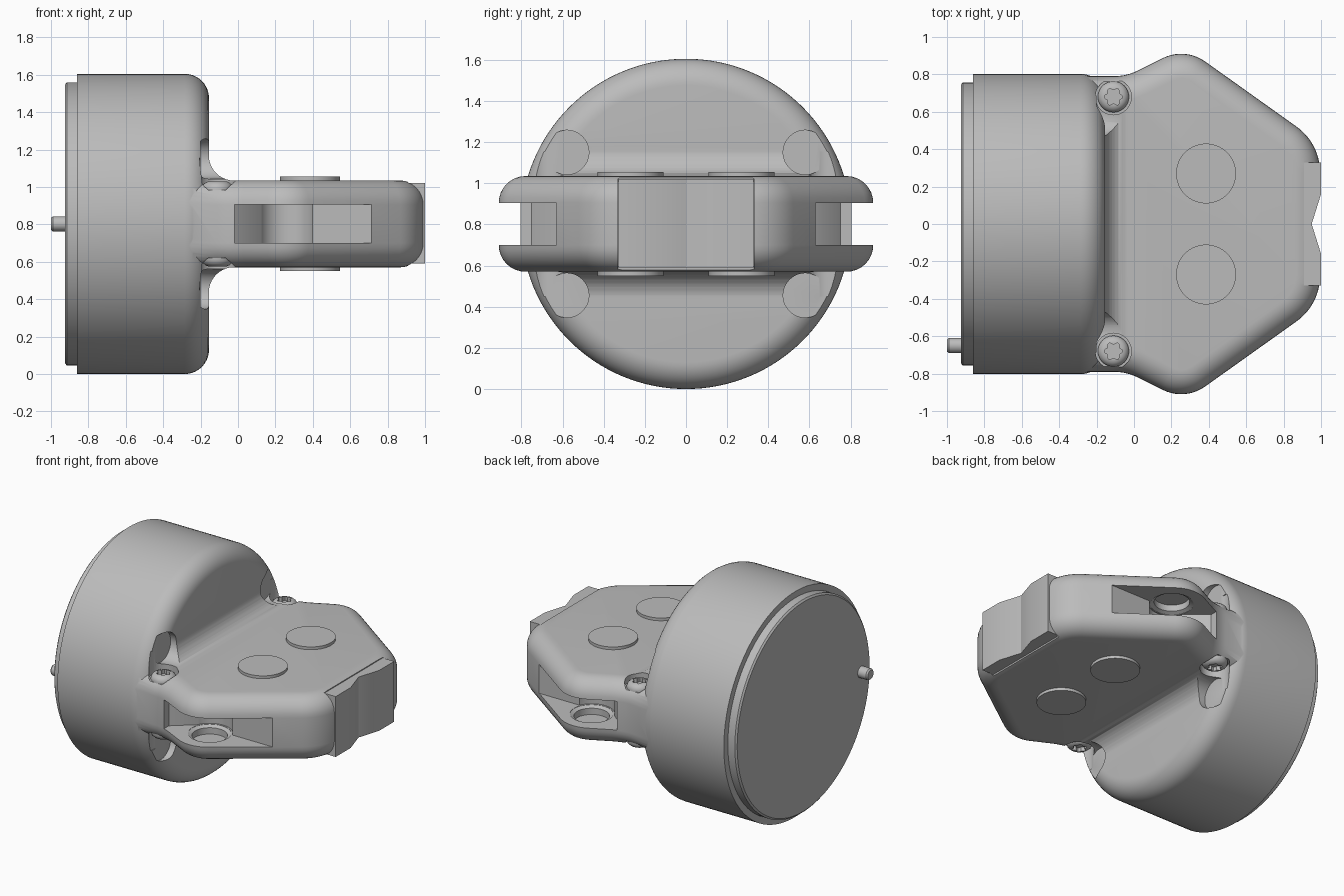
import bpy, bmesh, math
from mathutils import Matrix, Vector

cube = bpy.data.objects.get("Cube")
if cube:
    bpy.data.objects.remove(cube)

MID = 0.8025          # height of the symmetry plane
grey = bpy.data.materials.new("plain grey")
grey.use_nodes = True
GREY = (0.5, 0.5, 0.5, 1)
grey.diffuse_color = GREY
grey.node_tree.nodes["Principled BSDF"].inputs["Base Color"].default_value = GREY


def finish(name, bm, matrix=Matrix()):
    bmesh.ops.transform(bm, matrix=matrix, verts=bm.verts)
    bmesh.ops.recalc_face_normals(bm, faces=bm.faces)
    mesh = bpy.data.meshes.new(name)
    bm.to_mesh(mesh)
    bm.free()
    mesh.materials.append(grey)
    ob = bpy.data.objects.new(name, mesh)
    bpy.context.collection.objects.link(ob)
    return ob


def lathe(name, profile, matrix=Matrix(), sides=48):
    """Revolve (height, radius) pairs about z and cap both ends."""
    bm = bmesh.new()
    rings = []
    for h, r in profile:
        rings.append([bm.verts.new((r * math.cos(a), r * math.sin(a), h))
                      for a in (math.tau * i / sides for i in range(sides))])
    for a, b in zip(rings, rings[1:]):
        for i in range(sides):
            j = (i + 1) % sides
            bm.faces.new((a[i], a[j], b[j], b[i]))
    bm.faces.new(rings[0])
    bm.faces.new(rings[-1])
    return finish(name, bm, matrix)


def prism(name, outline, low, high, matrix=Matrix(), bevel=0):
    """Extrude an outline along z, rounding the rims when asked."""
    bm = bmesh.new()
    face = bm.faces.new([bm.verts.new((x, y, low)) for x, y in outline])
    top = bmesh.ops.extrude_face_region(bm, geom=[face])["geom"]
    bmesh.ops.translate(bm, vec=(0, 0, high - low),
                        verts=[v for v in top if isinstance(v, bmesh.types.BMVert)])
    if bevel:
        rims = [e for e in bm.edges if abs(e.verts[0].co.z - e.verts[1].co.z) < 1e-5]
        bmesh.ops.bevel(bm, geom=rims, offset=bevel, segments=8, profile=0.5,
                        affect='EDGES', clamp_overlap=False)
    return finish(name, bm, matrix)


def arc(cx, cy, r, start, end, steps):
    return [(cx + r * math.cos(math.radians(start + (end - start) * i / steps)),
             cy + r * math.sin(math.radians(start + (end - start) * i / steps)))
            for i in range(steps + 1)]


def round_corner(prev, corner, after, r, steps=10):
    """Points of a fillet arc at one corner."""
    p, c, n = Vector(prev), Vector(corner), Vector(after)
    u, v = (p - c).normalized(), (n - c).normalized()
    half = u.angle(v) / 2
    centre = c + (u + v).normalized() * r / math.sin(half)
    a, b = c + u * r / math.tan(half) - centre, c + v * r / math.tan(half) - centre
    return [tuple(centre + a.slerp(b, i / steps).normalized() * r) for i in range(steps + 1)]


def combine(target, other, operation):
    mod = target.modifiers.new("combine", 'BOOLEAN')
    mod.operation, mod.solver, mod.object = operation, 'EXACT', other
    bpy.context.view_layer.objects.active = target
    bpy.ops.object.modifier_apply(modifier=mod.name)
    bpy.data.objects.remove(other)


def along_x(y=0, z=MID):
    return Matrix.Translation((0, y, z)) @ Matrix.Rotation(math.pi / 2, 4, 'Y')


def flip(sy=1, sz=1):
    """Mirror across y = 0 and the middle plane."""
    return (Matrix.Translation((0, 0, MID)) @ Matrix.Diagonal((1, sy, sz, 1))
            @ Matrix.Translation((0, 0, -MID)))


# Round drum with a softened front rim
R, FACE, SOFT = 0.8025, -0.155, 0.13
rim = arc(FACE - SOFT, R - SOFT, SOFT, 90, 0, 10)
body = lathe("housing", [(-0.86, R)] + rim, along_x(), 128)

# Tapered tongue
corners = [(-0.5, 0.79), (-0.04, 0.79), (0.272, 0.946), (0.995, 0.431), (0.995, 0)]
half = [corners[0]]
for i, r in ((1, 0.3), (2, 0.22), (3, 0.3)):
    half += round_corner(*corners[i - 1:i + 2], r)
tongue = prism("tongue", half + [(x, -y) for x, y in reversed(half)], 0.57, 1.035, bevel=0.13)
combine(body, tongue, 'UNION')

# Concave blends between the drum face and the tongue
blend = [(-0.25, 1.0), (-0.25, 1.17)] + arc(-0.021, 1.169, 0.135, 180, 270, 10) + [(-0.021, 1.0)]
stand = Matrix.Rotation(math.pi / 2, 4, 'X')
for sz in (1, -1):
    combine(body, prism("blend", blend, -0.64, 0.64, flip(1, sz) @ stand), 'UNION')

# Recess for the end pad
combine(body, prism("pad_recess", [(0.91, -0.33), (1.2, -0.33), (1.2, 0.33), (0.91, 0.33)],
                    0.3, 1.3), 'DIFFERENCE')

# Side slots, each with a round pocket and a bushing bore above and below
slot = ([(-0.02, 1.2), (-0.02, 0.75)] + arc(0.26, 0.69, 0.15, 203.6, 336.4, 20)
        + [(0.715, 0.63), (0.715, 1.2)])
bore = [(0.64, 0.115), (0.685, 0.115), (0.698, 0.14), (0.907, 0.14), (0.92, 0.115), (0.965, 0.115)]
for sy in (1, -1):
    combine(body, prism("slot", slot, 0.70, 0.905, flip(sy)), 'DIFFERENCE')
    combine(body, lathe("bore", bore, Matrix.Translation((0.26, 0.69 * sy, 0))), 'DIFFERENCE')

# Screw pockets and screws
star = [(r * math.cos(a), r * math.sin(a)) for a, r in
        ((math.tau * i / 48, 0.042 + 0.007 * math.cos(math.tau * i / 8)) for i in range(48))]
head = [(0.96, 0.083), (0.995, 0.083), (1.012, 0.077), (1.024, 0.063), (1.03, 0.048)]
for sy, side in ((1, "left"), (-1, "right")):
    for sz, level in ((1, "upper"), (-1, "lower")):
        place = flip(sy, sz) @ Matrix.Translation((-0.11, 0.68, 0))
        combine(body, lathe("well", [(0.985, 0.096), (1.155, 0.096)], place), 'DIFFERENCE')
        combine(body, lathe("access", [(-0.2, 0.108), (0.2, 0.108)],
                            flip(sy, sz) @ along_x(0.58, 1.15)), 'DIFFERENCE')
        screw = lathe(f"{side}_{level}_screw", head, place)
        combine(screw, prism("star_socket", star, 1.0, 1.1, place), 'DIFFERENCE')

# Raised round buttons on both faces of the tongue
for sy, side in ((1, "left"), (-1, "right")):
    for sz, level in ((1, "upper"), (-1, "lower")):
        lathe(f"{side}_{level}_button", [(1.0, 0.16), (1.055, 0.16)],
              flip(sy, sz) @ Matrix.Translation((0.385, 0.27, 0)), 64)

# Notched end pad
edge = [(0.905, 0.329), (1.0, 0.329), (1.0, 0.16)]
prism("end_pad", edge + [(0.95, 0)] + [(x, -y) for x, y in reversed(edge)], 0.59, 1.02)

# Back plate and locating pin
lathe("back_plate", [(-0.925, 0.745), (-0.915, 0.757), (-0.84, 0.757)], along_x(), 128)
lathe("locating_pin", [(-1.0, 0.032), (-0.99, 0.04), (-0.9, 0.04)], along_x(-0.65), 32)

# Smooth the curves and keep the edges crisp
bpy.ops.object.select_all(action='DESELECT')
for ob in bpy.context.collection.objects:
    if ob.type == 'MESH' and grey.name in ob.data.materials:
        ob.select_set(True)
bpy.context.view_layer.objects.active = body
bpy.ops.object.shade_smooth_by_angle(angle=math.radians(30))
